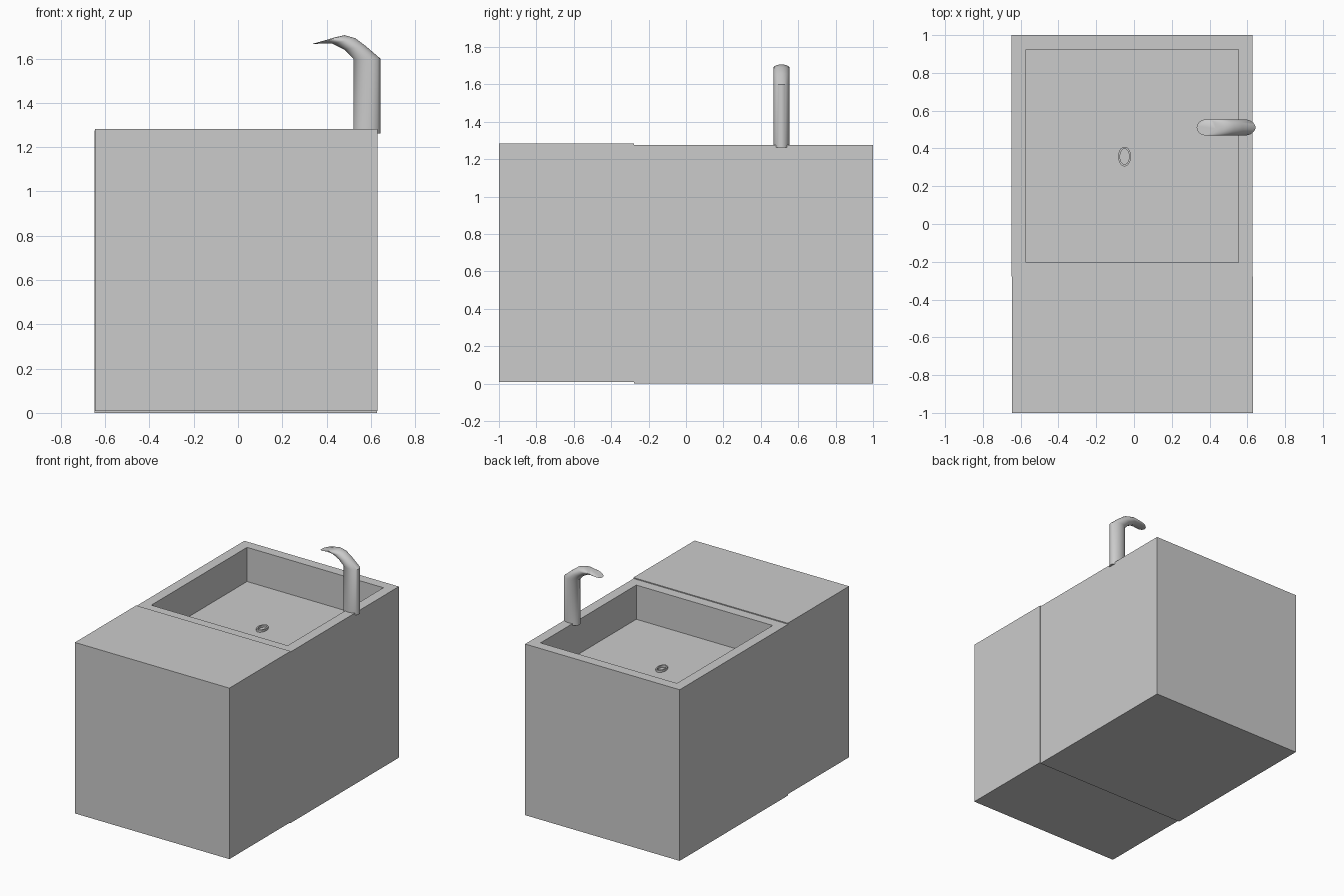
import bpy, bmesh, math
from mathutils import Vector

if "Cube" in bpy.data.objects:
    bpy.data.objects.remove(bpy.data.objects["Cube"])

GREY = (0.6, 0.6, 0.6, 1)
grey = bpy.data.materials.new("plain grey")
grey.use_nodes = True
grey.diffuse_color = GREY
grey.node_tree.nodes["Principled BSDF"].inputs["Base Color"].default_value = GREY


def finish(name, bm, smooth=False):
    """Turn a bmesh into a named grey object."""
    bmesh.ops.recalc_face_normals(bm, faces=bm.faces)
    mesh = bpy.data.meshes.new(name)
    bm.to_mesh(mesh)
    bm.free()
    mesh.materials.append(grey)
    obj = bpy.data.objects.new(name, mesh)
    bpy.context.collection.objects.link(obj)
    if smooth:
        bpy.ops.object.select_all(action='DESELECT')
        obj.select_set(True)
        bpy.context.view_layer.objects.active = obj
        bpy.ops.object.shade_smooth_by_angle(angle=math.radians(40))
    return obj


def box(low, high):
    """Box between two opposite corners."""
    bm = bmesh.new()
    bmesh.ops.create_cube(bm, size=1)
    low, high = Vector(low), Vector(high)
    for v in bm.verts:
        v.co = (low + high) / 2 + v.co * (high - low)
    return bm


def loft(bm, rings, close=False):
    """Bridge successive rings of points; cap the ends or close the loop."""
    loops = [[bm.verts.new(p) for p in ring] for ring in rings]
    pairs = list(zip(loops, loops[1:]))
    if close:
        pairs.append((loops[-1], loops[0]))
    else:
        bm.faces.new(loops[0])
        bm.faces.new(loops[-1])
    for a, b in pairs:
        for i in range(len(a)):
            j = (i + 1) % len(a)
            bm.faces.new((a[i], a[j], b[j], b[i]))


def ellipse(centre, u, v, n=32):
    angles = [math.tau * i / n for i in range(n)]
    return [centre + u * math.cos(a) + v * math.sin(a) for a in angles]


# Front counter block, standing slightly proud of the basin block
finish("counter_block", box((-0.645, -1, 0.008), (0.629, -0.278, 1.283)))

# Basin block with the top inset and sunk
bm = box((-0.648, -0.278, 0), (0.627, 1, 1.276))
bm.normal_update()
top = max(bm.faces, key=lambda f: f.normal.z)
bmesh.ops.inset_region(bm, faces=[top], thickness=0.106)
rim = list(top.edges)
floor = bmesh.ops.extrude_discrete_faces(bm, faces=[top])["faces"][0]
bmesh.ops.translate(bm, vec=(0, 0, -0.255), verts=floor.verts)
finish("basin_block", bm)

# Oval drain ring on the basin floor
bm = bmesh.new()
profile = [(0.034, 0.052, 1.015), (0.034, 0.052, 1.037),
           (0.024, 0.041, 1.037), (0.024, 0.041, 1.015)]
loft(bm, [ellipse(Vector((-0.05, 0.357, z)), Vector((rx, 0, 0)), Vector((0, ry, 0)))
          for rx, ry, z in profile], close=True)
finish("drain_ring", bm, smooth=True)

# Tap: oval column bending into a flattened spout, given as inner and outer (x, z)
sections = [((0.521, 1.261), (0.643, 1.261)), ((0.521, 1.60), (0.643, 1.60)),
            ((0.481, 1.640), (0.575, 1.658)), ((0.426, 1.667), (0.530, 1.692)),
            ((0.377, 1.668), (0.481, 1.706)), ((0.332, 1.665), (0.435, 1.695))]
rings = []
for (x1, z1), (x2, z2) in sections:
    inner, outer = Vector((x1, 0.511, z1)), Vector((x2, 0.511, z2))
    rings.append(ellipse((inner + outer) / 2, (outer - inner) / 2, Vector((0, 0.043, 0))))
bm = bmesh.new()
loft(bm, rings)
finish("tap", bm, smooth=True)
